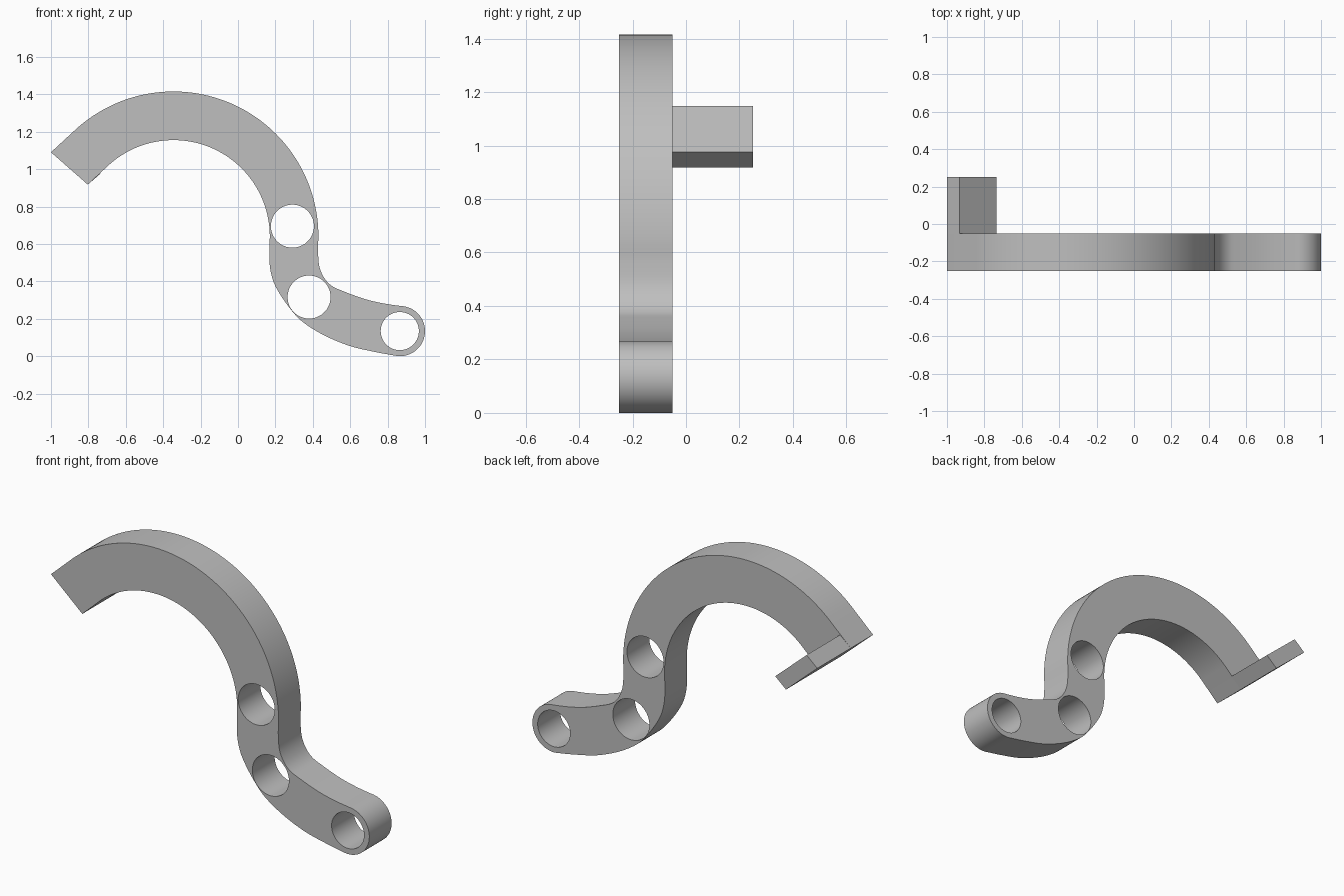
import bpy, bmesh, math
from mathutils import Vector

cube = bpy.data.objects.get("Cube")
if cube:
    bpy.data.objects.remove(cube, do_unlink=True)

grey = bpy.data.materials.new("plain grey")
grey.use_nodes = True
colour = (0.52, 0.52, 0.52, 1)
grey.diffuse_color = colour
grey.node_tree.nodes["Principled BSDF"].inputs["Base Color"].default_value = colour


def arc(centre, radius, start, end, steps):
    """Points on an arc, angles in degrees."""
    angles = [math.radians(start + (end - start) * i / steps) for i in range(steps + 1)]
    return [(centre[0] + radius * math.cos(a), centre[1] + radius * math.sin(a)) for a in angles]


def circle(centre, radius):
    return arc(centre, radius, 0, 360, 64)[:-1]


def smooth_path(points, steps=8):
    """Curve through the points, without its two end points."""
    p = [Vector(q) for q in points]
    p = [2 * p[0] - p[1]] + p + [2 * p[-1] - p[-2]]
    out = []
    for a, b, c, d in zip(p, p[1:], p[2:], p[3:]):
        for i in range(steps):
            t = i / steps
            v = b + (c - a) * t / 2 + (a - 2.5 * b + 2 * c - d / 2) * t**2
            out.append(tuple(v + (1.5 * (b - c) + (d - a) / 2) * t**3))
    return out[1:]


def plate(name, loops, y_front, y_back):
    """Extrude an x-z outline, with holes, between two depths."""
    curve = bpy.data.curves.new(name, "CURVE")
    curve.dimensions = "2D"
    curve.fill_mode = "BOTH"
    curve.extrude = (y_back - y_front) / 2
    for loop in loops:
        spline = curve.splines.new("POLY")
        spline.points.add(len(loop) - 1)
        for point, (x, z) in zip(spline.points, loop):
            point.co = (x, z, 0, 1)
        spline.use_cyclic_u = True
    obj = bpy.data.objects.new(name, curve)
    bpy.context.collection.objects.link(obj)
    obj.rotation_euler.x = math.pi / 2
    obj.location.y = (y_front + y_back) / 2
    bpy.ops.object.select_all(action="DESELECT")
    obj.select_set(True)
    bpy.context.view_layer.objects.active = obj
    bpy.ops.object.convert(target="MESH")
    obj = bpy.context.object
    bm = bmesh.new()
    bm.from_mesh(obj.data)
    bmesh.ops.remove_doubles(bm, verts=bm.verts, dist=0.0001)
    bmesh.ops.recalc_face_normals(bm, faces=bm.faces)
    bm.to_mesh(obj.data)
    bm.free()
    obj.data.materials.clear()
    obj.data.materials.append(grey)
    bpy.ops.object.shade_smooth_by_angle(angle=math.radians(30))
    return obj


# Curved arm: big bend, elbow, rounded foot
bend = (-0.345, 0.64)
foot = (0.866, 0.134)
end_outer, end_inner = (-1.0, 1.09), (-0.803, 0.917)
upper_edge = [(0.43, 0.64), (0.428, 0.56), (0.435, 0.48), (0.46, 0.42), (0.498, 0.378),
              (0.553, 0.351), (0.676, 0.306), (0.783, 0.281), (0.885, 0.266)]
lower_edge = [(0.85, 0.001), (0.73, 0.023), (0.596, 0.055), (0.463, 0.11), (0.355, 0.176),
              (0.29, 0.24), (0.222, 0.335), (0.184, 0.415), (0.168, 0.51), (0.17, 0.64)]
outline = [end_outer]
outline += arc(bend, 0.775, 132, 0, 64)
outline += smooth_path(upper_edge)
outline += arc(foot, 0.134, 82, -97, 32)
outline += smooth_path(lower_edge)
outline += arc(bend, 0.515, 0, 132, 64)
outline += [end_inner]
holes = [circle((0.291, 0.695), 0.115), circle((0.38, 0.316), 0.115), circle((0.865, 0.134), 0.102)]
plate("curved_arm", [outline] + holes, -0.25, -0.05)

# Tab projecting backwards from the arm's end
tab = [end_outer, end_inner, (-0.736, 0.975), (-0.933, 1.148)]
plate("end_tab", [tab], -0.05, 0.25)
